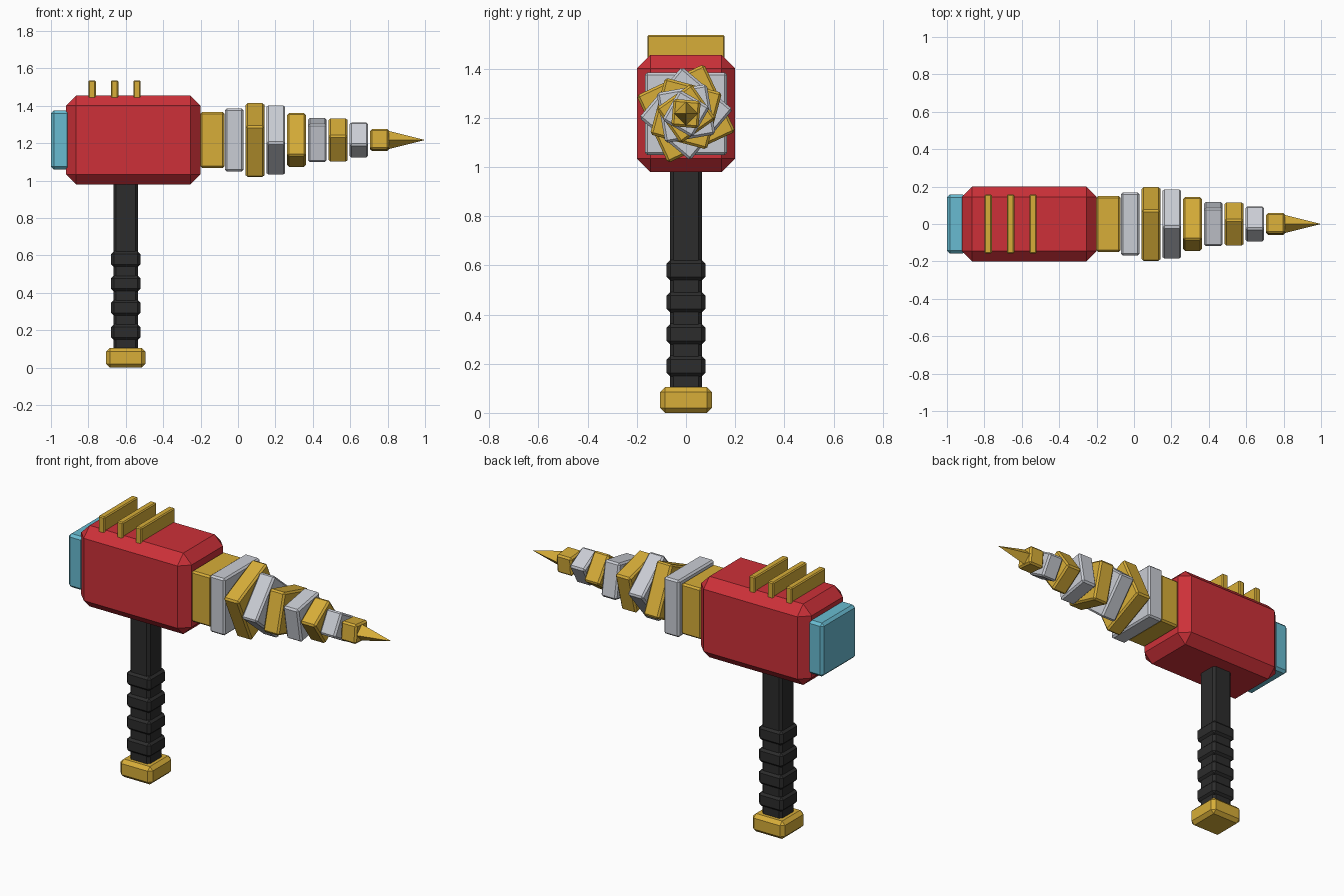
import bpy
import math

cube = bpy.data.objects.get("Cube")
if cube:
    bpy.data.objects.remove(cube, do_unlink=True)


def material(name, rgb):
    mat = bpy.data.materials.new(name)
    mat.use_nodes = True
    mat.diffuse_color = (*rgb, 1)
    mat.node_tree.nodes["Principled BSDF"].inputs["Base Color"].default_value = (*rgb, 1)
    return mat


red = material("red", (0.61, 0.03, 0.04))
gold = material("gold", (0.68, 0.42, 0.04))
silver = material("silver", (0.59, 0.61, 0.66))
cyan = material("cyan", (0.14, 0.50, 0.64))
black = material("black", (0.025, 0.025, 0.025))


def block(name, center, size, bevel, mat, turn=0):
    """Chamfered box, turned in degrees about the x axis."""
    bpy.ops.mesh.primitive_cube_add(size=1, location=center)
    obj = bpy.context.object
    obj.name = name
    obj.scale = size
    bpy.ops.object.transform_apply(location=False, rotation=False, scale=True)
    obj.rotation_euler.x = math.radians(turn)
    chamfer = obj.modifiers.new("chamfer", "BEVEL")
    chamfer.width = bevel
    chamfer.segments = 1
    obj.data.materials.append(mat)
    return obj


AXIS_Z = 1.217
GRIP_X = -0.6

# Hammer head and rear striking plate
block("head", (-0.56, 0, AXIS_Z), (0.72, 0.40, 0.477), 0.055, red)
block("rear_plate", (-0.95, 0, AXIS_Z), (0.10, 0.315, 0.315), 0.015, cyan)

# Cooling fins across the top
for i in range(3):
    block(f"fin_{i + 1}", (-0.78 + 0.12 * i, 0, 1.483), (0.04, 0.315, 0.105), 0.006, gold)

# Handle, grip rings and pommel
block("handle", (GRIP_X, 0, 0.54), (0.132, 0.132, 0.94), 0.015, black)
for i in range(4):
    block(f"grip_ring_{i + 1}", (GRIP_X, 0, 0.19 + 0.13 * i), (0.157, 0.157, 0.085), 0.015, black)
block("pommel", (GRIP_X, 0, 0.053), (0.21, 0.21, 0.105), 0.02, gold)

# Drill collar, then slabs that shrink and twist toward the tip
block("drill_collar", (-0.137, 0, AXIS_Z), (0.13, 0.30, 0.30), 0.01, gold)
for i in range(8):
    width = 0.335 - 0.032 * i
    block(f"drill_slab_{i + 1}", (-0.02 + 0.111 * i, 0, AXIS_Z), (0.10, width, width),
          0.01, gold if i % 2 else silver, 25 * i)

# Pointed four-sided tip
bpy.ops.mesh.primitive_cone_add(vertices=4, radius1=0.05, radius2=0, depth=0.2,
                                location=(0.9, 0, AXIS_Z), rotation=(0, math.pi / 2, 0))
tip = bpy.context.object
tip.name = "drill_tip"
tip.data.materials.append(gold)
